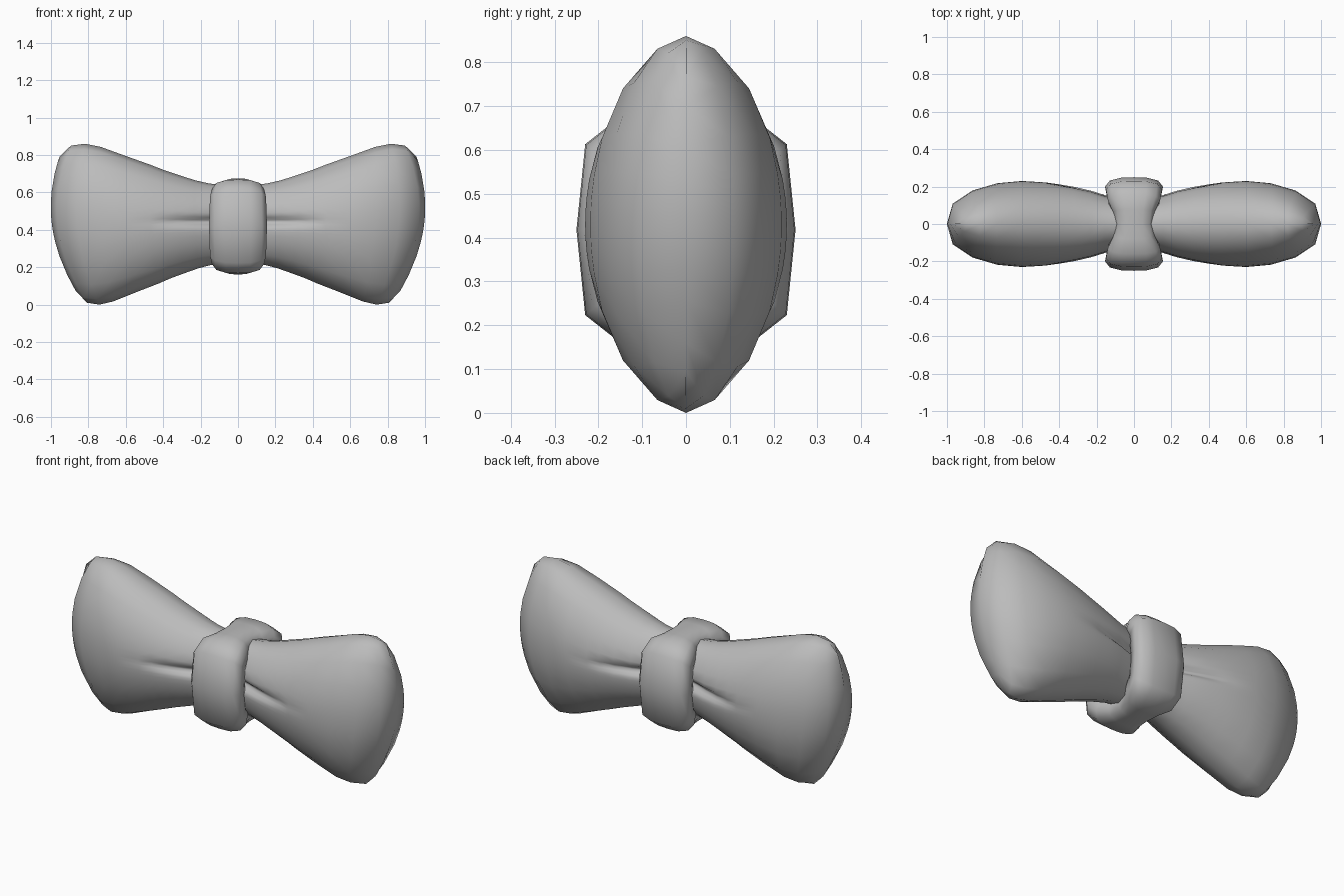
import bpy
import bmesh
import math

cube = bpy.data.objects.get("Cube")
if cube:
    bpy.data.objects.remove(cube)

# One grey cloth colour
cloth = bpy.data.materials.new("grey_cloth")
cloth.use_nodes = True
grey = (0.5, 0.5, 0.5, 1)
cloth.diffuse_color = grey
cloth.node_tree.nodes["Principled BSDF"].inputs["Base Color"].default_value = grey

MID = 0.43


def loft(name, rings, close_path=False):
    """Skin a list of equal, closed point rings into a smooth object."""
    bm = bmesh.new()
    loops = [[bm.verts.new(p) for p in ring] for ring in rings]
    pairs = list(zip(loops, loops[1:]))
    if close_path:
        pairs.append((loops[-1], loops[0]))
    for a, b in pairs:
        n = len(a)
        for i in range(n):
            j = (i + 1) % n
            bm.faces.new((a[i], a[j], b[j], b[i]))
    bmesh.ops.remove_doubles(bm, verts=bm.verts, dist=0.0005)
    bmesh.ops.recalc_face_normals(bm, faces=bm.faces)
    for f in bm.faces:
        f.smooth = True
    mesh = bpy.data.meshes.new(name)
    bm.to_mesh(mesh)
    bm.free()
    mesh.materials.append(cloth)
    obj = bpy.data.objects.new(name, mesh)
    bpy.context.collection.objects.link(obj)
    return obj


# Angles round a wing section, packed closer where the crease runs
quarter = [0.05, 0.1, 0.17, 0.28, 0.5, 0.85, 1.2]
half = [-a for a in reversed(quarter)] + [0] + quarter
angles = half + [math.pi / 2] + [math.pi - a for a in reversed(half)] + [-math.pi / 2]

# Wing stations: centre x, edge x, half height, half depth, crease depth
stations = [
    (0.05, 0.05, 0.205, 0.13, 0.3),
    (0.15, 0.15, 0.218, 0.155, 0.25),
    (0.23, 0.22, 0.235, 0.18, 0.18),
    (0.32, 0.30, 0.262, 0.2, 0.11),
    (0.40, 0.38, 0.29, 0.213, 0.06),
    (0.47, 0.44, 0.315, 0.222, 0),
    (0.60, 0.58, 0.367, 0.23, 0),
    (0.73, 0.70, 0.413, 0.218, 0),
    (0.86, 0.78, 0.43, 0.18, 0),
    (0.965, 0.85, 0.42, 0.11, 0),
    (0.995, 0.91, 0.36, 0, 0),
]


def wing(name, side):
    rings = []
    for xc, xe, h, d, crease in stations:
        ring = []
        for a in angles:
            s = math.sin(a)
            x = xc + (xe - xc) * s * s + 0.045 * s * xc
            dz = h * s
            groove = 1 - crease * math.exp(-((dz - 0.015) / 0.022) ** 2)
            ring.append((side * x, d * math.cos(a) * groove, MID + dz))
        rings.append(ring)
    return loft(name, rings)


wing("left_wing", 1)
wing("right_wing", -1)

# Knot: a puffy band wrapped round the middle (y, z offset, half width)
corner = [(0.25, 0, 0.155), (0.23, 0.195, 0.15), (0.16, 0.25, 0.14), (0.08, 0.255, 0.11)]
front_top = corner + [(0, 0.257, 0.1)]
upper = front_top + [(-y, z, w) for y, z, w in reversed(corner)]
path = upper + [(y, -z, w) for y, z, w in reversed(upper[1:-1])]

# Band section: share of half width, share of inward depth
side = [(0.45, 0.01), (0.83, 0.07), (1, 0.2), (0.93, 0.42)]
section = [(-u, k) for u, k in reversed(side)] + [(0, 0)] + side
loft("knot", [[(u * w, y * (1 - k), MID - 0.012 + z * (1 - k)) for u, k in section]
              for y, z, w in path], close_path=True)
